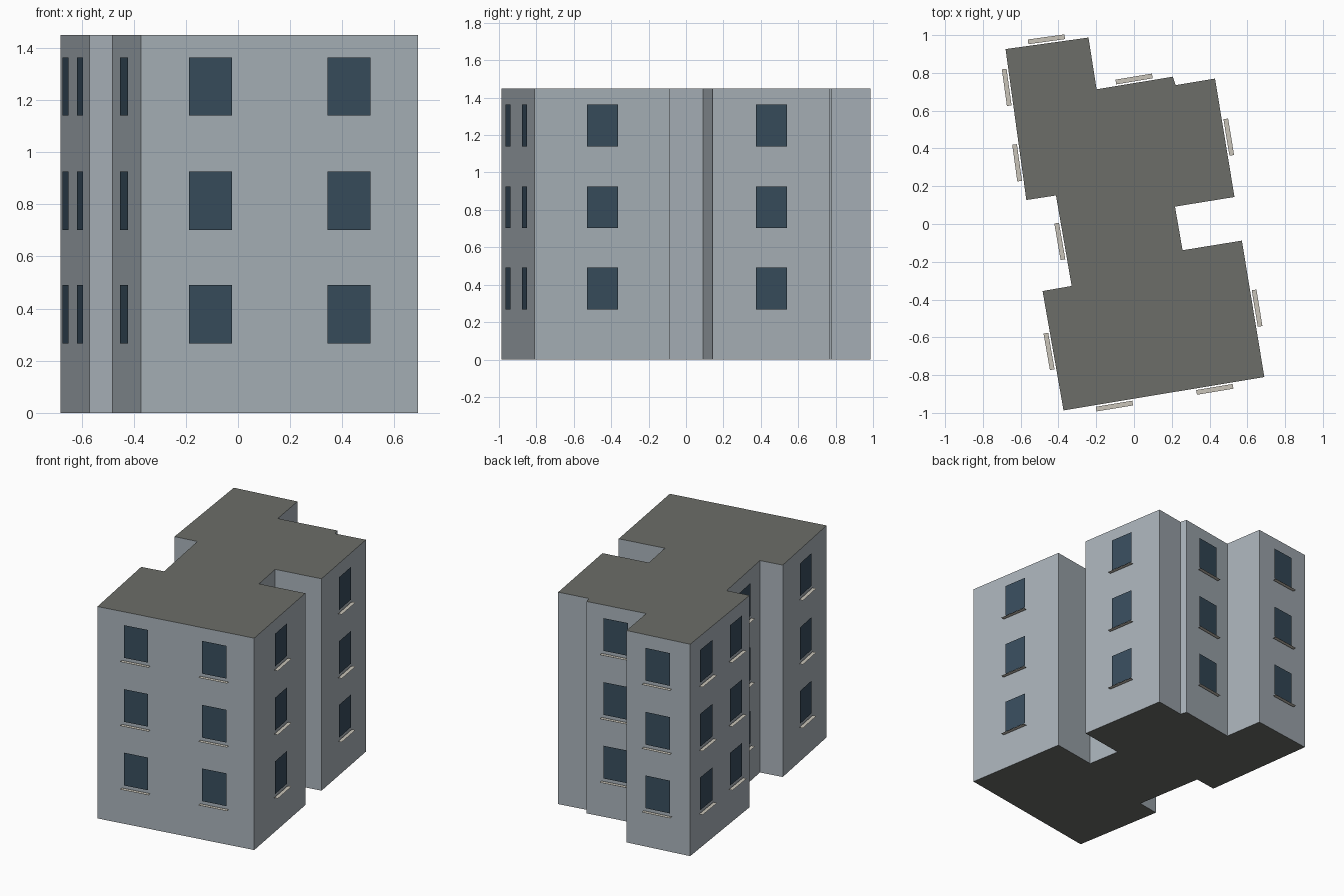
import bpy, bmesh
from mathutils import Vector

if "Cube" in bpy.data.objects:
    bpy.data.objects.remove(bpy.data.objects["Cube"])

HEIGHT = 1.45
WIN_W, WIN_H, OFFSET = 0.168, 0.224, 0.009
SILL_W, SILL_D, SILL_DROP = 0.196, 0.025, 0.02
FLOORS = [0.267, 0.702, 1.14]          # window bottom heights

# footprint, counter-clockwise seen from above
PLAN = [(-0.373, -0.987), (0.69, -0.81), (0.571, -0.088), (0.257, -0.139),
        (0.217, 0.092), (0.532, 0.143), (0.429, 0.77), (0.22, 0.735),
        (0.206, 0.78), (-0.198, 0.713), (-0.241, 0.987), (-0.68, 0.926),
        (-0.57, 0.127), (-0.413, 0.151), (-0.33, -0.328), (-0.484, -0.355)]


def material(name, rgb):
    m = bpy.data.materials.new(name)
    m.diffuse_color = (*rgb, 1)
    m.use_nodes = True
    m.node_tree.nodes["Principled BSDF"].inputs["Base Color"].default_value = m.diffuse_color
    return m


def make_object(name, bm, *mats):
    me = bpy.data.meshes.new(name)
    bm.to_mesh(me)
    bm.free()
    for m in mats:
        me.materials.append(m)
    ob = bpy.data.objects.new(name, me)
    bpy.context.collection.objects.link(ob)


def quad(bm, *points):
    bm.faces.new([bm.verts.new(p) for p in points])


wall_mat = material("wall", (0.40, 0.45, 0.49))
roof_mat = material("roof", (0.15, 0.155, 0.138))
glass_mat = material("glass", (0.04, 0.075, 0.11))
sill_mat = material("sill", (0.58, 0.55, 0.48))

# building body: extruded footprint, with roof and underside in a second colour
bm = bmesh.new()
base = bm.faces.new([bm.verts.new((x, y, 0)) for x, y in PLAN])
ext = bmesh.ops.extrude_face_region(bm, geom=[base], use_keep_orig=True)
bmesh.ops.translate(bm, vec=(0, 0, HEIGHT),
                    verts=[g for g in ext["geom"] if isinstance(g, bmesh.types.BMVert)])
bmesh.ops.recalc_face_normals(bm, faces=bm.faces)
for f in bm.faces:
    f.material_index = 1 if abs(f.normal.z) > 0.5 else 0
make_object("building_body", bm, wall_mat, roof_mat)

# windows and flat sills, evenly spaced along every long wall
panes, sills = bmesh.new(), bmesh.new()
up = Vector((0, 0, 1))
for i, p in enumerate(PLAN):
    a, b = Vector((*p, 0)), Vector((*PLAN[(i + 1) % len(PLAN)], 0))
    along = (b - a).normalized()
    out = along.cross(up)
    count = int((b - a).length / 0.4)
    for k in range(count):
        mid = a.lerp(b, (k + 0.5) / count) + out * OFFSET
        for z in FLOORS:
            c, h = mid + up * z, along * WIN_W / 2
            quad(panes, c - h, c + h, c + h + up * WIN_H, c - h + up * WIN_H)
            c, h, d = c - up * SILL_DROP, along * SILL_W / 2, out * SILL_D
            quad(sills, c - h + d, c + h + d, c + h, c - h)
make_object("window_panes", panes, glass_mat)
make_object("window_sills", sills, sill_mat)
